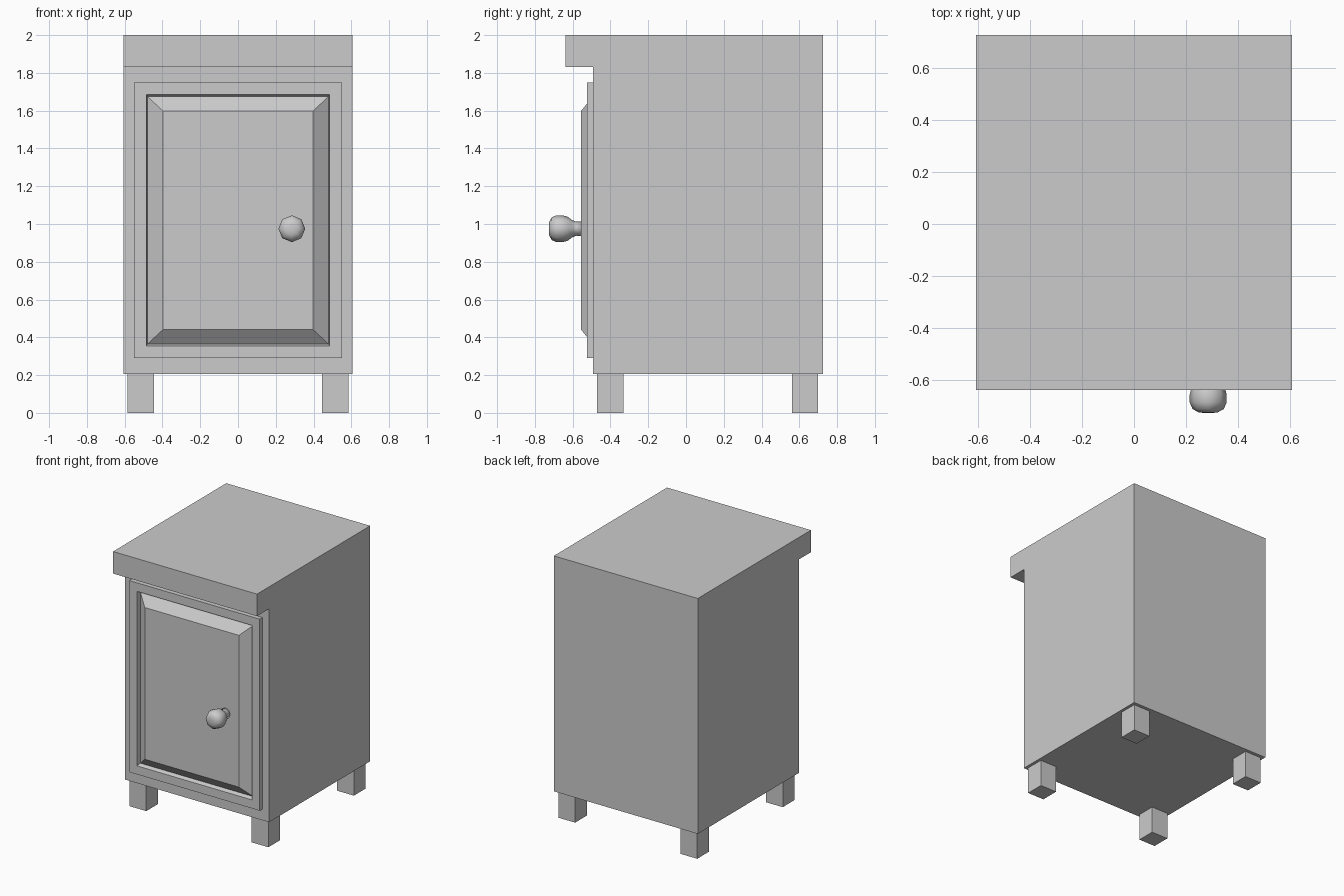
import bpy, math

cube = bpy.data.objects.get("Cube")
if cube:
    bpy.data.objects.remove(cube, do_unlink=True)

grey = bpy.data.materials.new("plain_grey")
grey.use_nodes = True
colour = (0.6, 0.6, 0.6, 1)
grey.diffuse_color = colour
grey.node_tree.nodes["Principled BSDF"].inputs["Base Color"].default_value = colour


def make(name, verts, faces):
    mesh = bpy.data.meshes.new(name)
    mesh.from_pydata(verts, [], faces)
    mesh.materials.append(grey)
    obj = bpy.data.objects.new(name, mesh)
    bpy.context.collection.objects.link(obj)
    return obj


def loft(name, rings, cap_start=True):
    """Join equal rings of points with quads and cap the ends."""
    n = len(rings[0])
    verts = [p for ring in rings for p in ring]
    faces = [(r * n + i, r * n + (i + 1) % n, (r + 1) * n + (i + 1) % n, (r + 1) * n + i)
             for r in range(len(rings) - 1) for i in range(n)]
    faces.append(tuple(range(len(verts) - n, len(verts))))
    if cap_start:
        faces.append(tuple(reversed(range(n))))
    return make(name, verts, faces)


# Cabinet body with overhanging top, one side profile pulled across x
W, BACK, FRONT, LIP = 0.607, 0.725, -0.492, -0.638
BOTTOM, SHELF, TOP = 0.205, 1.832, 2.0
profile = [(BACK, BOTTOM), (BACK, TOP), (LIP, TOP), (LIP, SHELF), (FRONT, SHELF), (FRONT, BOTTOM)]
loft("cabinet_body", [[(x, y, z) for y, z in profile] for x in (W, -W)])


# Door: frame, sloped groove and raised panel as nested rectangles
def rect(half_x, z0, z1, y):
    return [(-half_x, y, z0), (half_x, y, z0), (half_x, y, z1), (-half_x, y, z1)]


loft("door", [
    rect(0.55, 0.29, 1.75, FRONT),
    rect(0.55, 0.29, 1.75, -0.524),
    rect(0.485, 0.355, 1.685, -0.524),
    rect(0.478, 0.366, 1.674, -0.494),
    rect(0.397, 0.441, 1.598, -0.556),
], cap_start=False)

# Door knob, eight sided and turned about y
knob_profile = [(0.04, -0.553), (0.037, -0.58), (0.046, -0.603), (0.064, -0.627), (0.071, -0.655),
                (0.071, -0.685), (0.06, -0.711), (0.035, -0.724), (0.012, -0.726)]
knob = loft("door_knob", [
    [(0.285 + r * math.cos(a * math.pi / 4), y, 0.975 + r * math.sin(a * math.pi / 4)) for a in range(8)]
    for r, y in knob_profile])
knob.data.shade_smooth()

# Four square legs
LEG = 0.07
for side, x in (("left", 0.515), ("right", -0.515)):
    for end, y in (("front", -0.4), ("back", 0.63)):
        corners = [(x - LEG, y - LEG), (x + LEG, y - LEG), (x + LEG, y + LEG), (x - LEG, y + LEG)]
        loft(f"{end}_{side}_leg", [[(u, v, z) for u, v in corners] for z in (0, BOTTOM)])
